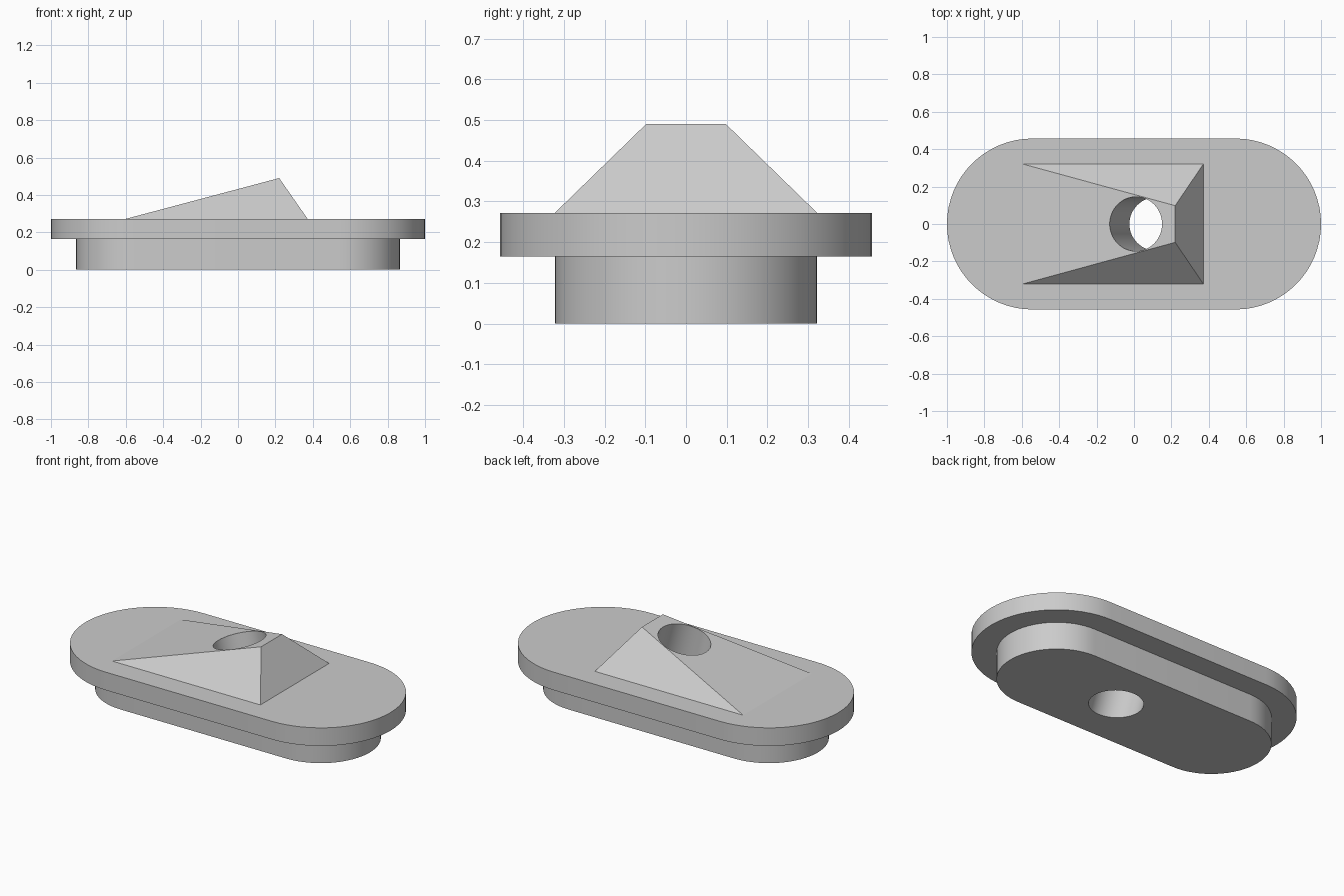
import bpy, bmesh, math
from mathutils import Matrix, Vector

cube = bpy.data.objects.get("Cube")
if cube:
    bpy.data.objects.remove(cube, do_unlink=True)

# Material
grey = bpy.data.materials.new("plain_grey")
grey.use_nodes = True
colour = (0.6, 0.6, 0.6, 1)
grey.diffuse_color = colour
grey.node_tree.nodes["Principled BSDF"].inputs["Base Color"].default_value = colour


def finish(bm, name):
    bmesh.ops.recalc_face_normals(bm, faces=bm.faces[:])
    mesh = bpy.data.meshes.new(name)
    bm.to_mesh(mesh)
    bm.free()
    mesh.materials.append(grey)
    obj = bpy.data.objects.new(name, mesh)
    bpy.context.collection.objects.link(obj)
    return obj


def stadium(name, half_length, radius, z0, z1, steps=32):
    """Upright slab with two straight sides and round ends."""
    bm = bmesh.new()
    ring = []
    for side, start in ((1, -math.pi / 2), (-1, math.pi / 2)):
        for i in range(steps + 1):
            a = start + math.pi * i / steps
            x = side * (half_length - radius) + radius * math.cos(a)
            ring.append(bm.verts.new((x, radius * math.sin(a), z0)))
    base = bm.faces.new(ring)
    top = bmesh.ops.extrude_face_region(bm, geom=[base])
    moved = [v for v in top["geom"] if isinstance(v, bmesh.types.BMVert)]
    bmesh.ops.translate(bm, verts=moved, vec=(0, 0, z1 - z0))
    return finish(bm, name)


def boolean(target, other, operation):
    mod = target.modifiers.new(operation.lower(), "BOOLEAN")
    mod.object = other
    mod.operation = operation
    mod.solver = "EXACT"
    bpy.context.view_layer.objects.active = target
    bpy.ops.object.modifier_apply(modifier=mod.name)
    bpy.data.objects.remove(other, do_unlink=True)


stem_top, plate_top, peak = 0.165, 0.272, 0.49
toe, heel, ridge = -0.6, 0.372, 0.22

# Flange plate and the narrower stem beneath it
body = stadium("slot_insert_body", 1.0, 0.457, stem_top, plate_top)
stem = stadium("stem", 0.865, 0.322, 0, stem_top + 0.025)

# Wedge on top, with a short skirt sunk into the plate
bm = bmesh.new()
for y in (-1, 1):
    for z in (plate_top - 0.03, plate_top):
        for x in (toe, heel):
            bm.verts.new((x, y * 0.322, z))
    bm.verts.new((ridge, y * 0.098, peak))
bmesh.ops.convex_hull(bm, input=bm.verts[:])
bmesh.ops.dissolve_limit(bm, angle_limit=0.01, verts=bm.verts[:], edges=bm.edges[:])
wedge = finish(bm, "wedge")

# Bore drilled square to the ramp
slope = math.atan2(peak - plate_top, ridge - toe)
centre = Vector((0.01, 0, plate_top + (0.01 - toe) * math.tan(slope)))
bm = bmesh.new()
bmesh.ops.create_cone(bm, cap_ends=True, segments=64, radius1=0.145, radius2=0.145,
                      depth=2, matrix=Matrix.Translation(centre) @ Matrix.Rotation(-slope, 4, "Y"))
bore = finish(bm, "bore_cutter")
bore.hide_render = True

boolean(body, stem, "UNION")
boolean(body, wedge, "UNION")
boolean(body, bore, "DIFFERENCE")

# Smooth round walls, crisp edges
bpy.ops.object.select_all(action="DESELECT")
body.select_set(True)
bpy.context.view_layer.objects.active = body
bpy.ops.object.shade_smooth_by_angle(angle=math.radians(12))
